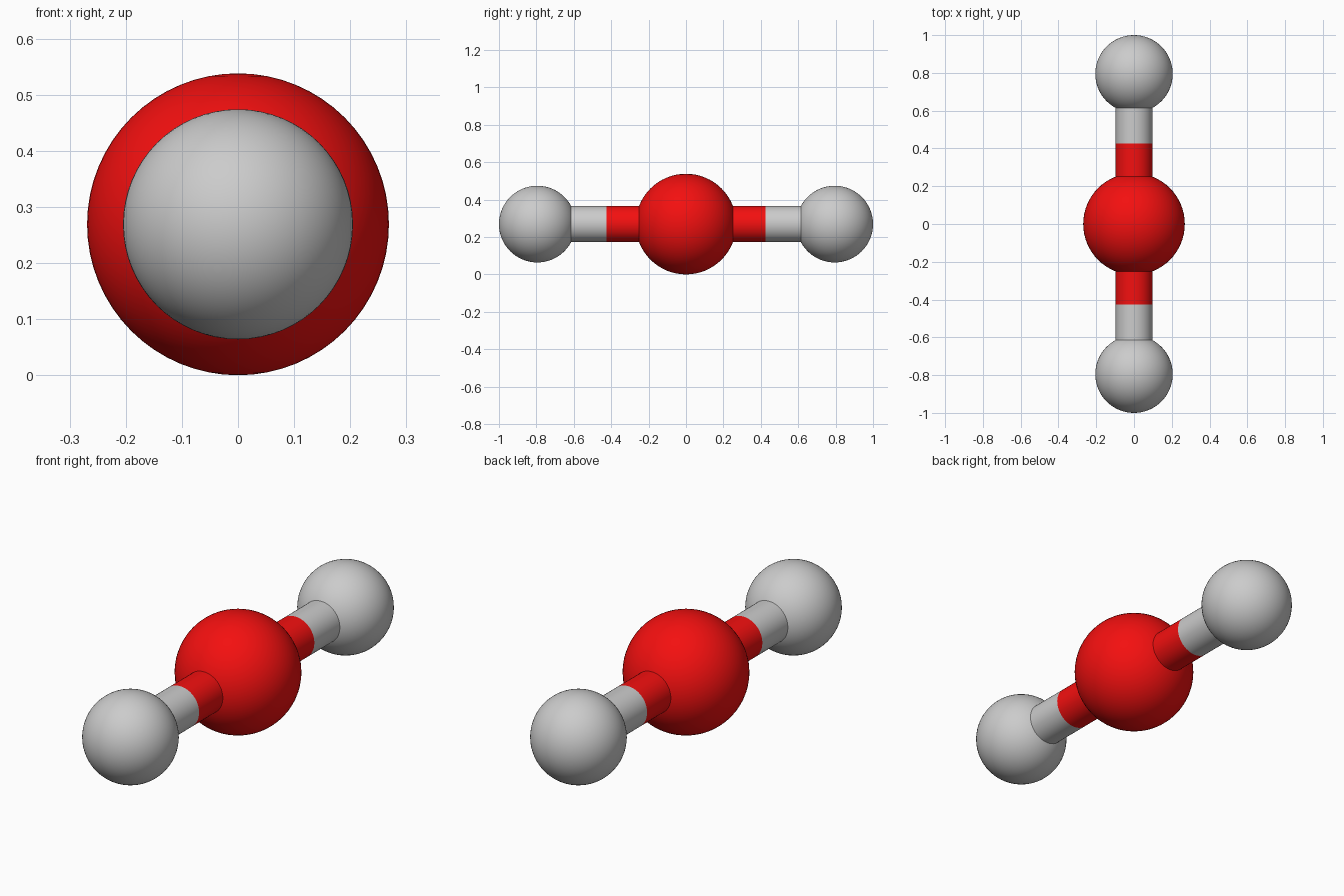
import bpy
from math import radians

if "Cube" in bpy.data.objects:
    bpy.data.objects.remove(bpy.data.objects["Cube"])

CENTRE_Z = 0.269
BOND_R = 0.097
SPLIT_Y = 0.426      # where the bond changes colour
OUTER_Y = 0.795      # centre of the outer balls

red = bpy.data.materials.new("red")
red.diffuse_color = (0.9, 0.005, 0.005, 1)
red.use_nodes = True
red.node_tree.nodes["Principled BSDF"].inputs["Base Color"].default_value = red.diffuse_color


def finish(name, material):
    obj = bpy.context.object
    obj.name = name
    bpy.ops.object.shade_smooth_by_angle(angle=radians(40))
    if material:
        obj.data.materials.append(material)


def ball(name, y, radius, material=None):
    bpy.ops.mesh.primitive_uv_sphere_add(segments=64, ring_count=32, radius=radius,
                                         location=(0, y, CENTRE_Z))
    finish(name, material)


def rod(name, y0, y1, material=None):
    # open tube along y, its ends buried in the balls
    bpy.ops.mesh.primitive_cylinder_add(vertices=48, radius=BOND_R, depth=abs(y1 - y0),
                                        end_fill_type='NOTHING',
                                        location=(0, (y0 + y1) / 2, CENTRE_Z),
                                        rotation=(radians(90), 0, 0))
    finish(name, material)


# Large central ball
ball("centre_ball", 0, 0.269, red)

# Outer ball and two-tone rod on each side
for side, s in (("front", -1), ("back", 1)):
    ball(side + "_ball", s * OUTER_Y, 0.205)
    rod(side + "_inner_rod", s * 0.24, s * SPLIT_Y, red)
    rod(side + "_outer_rod", s * SPLIT_Y, s * 0.625)
